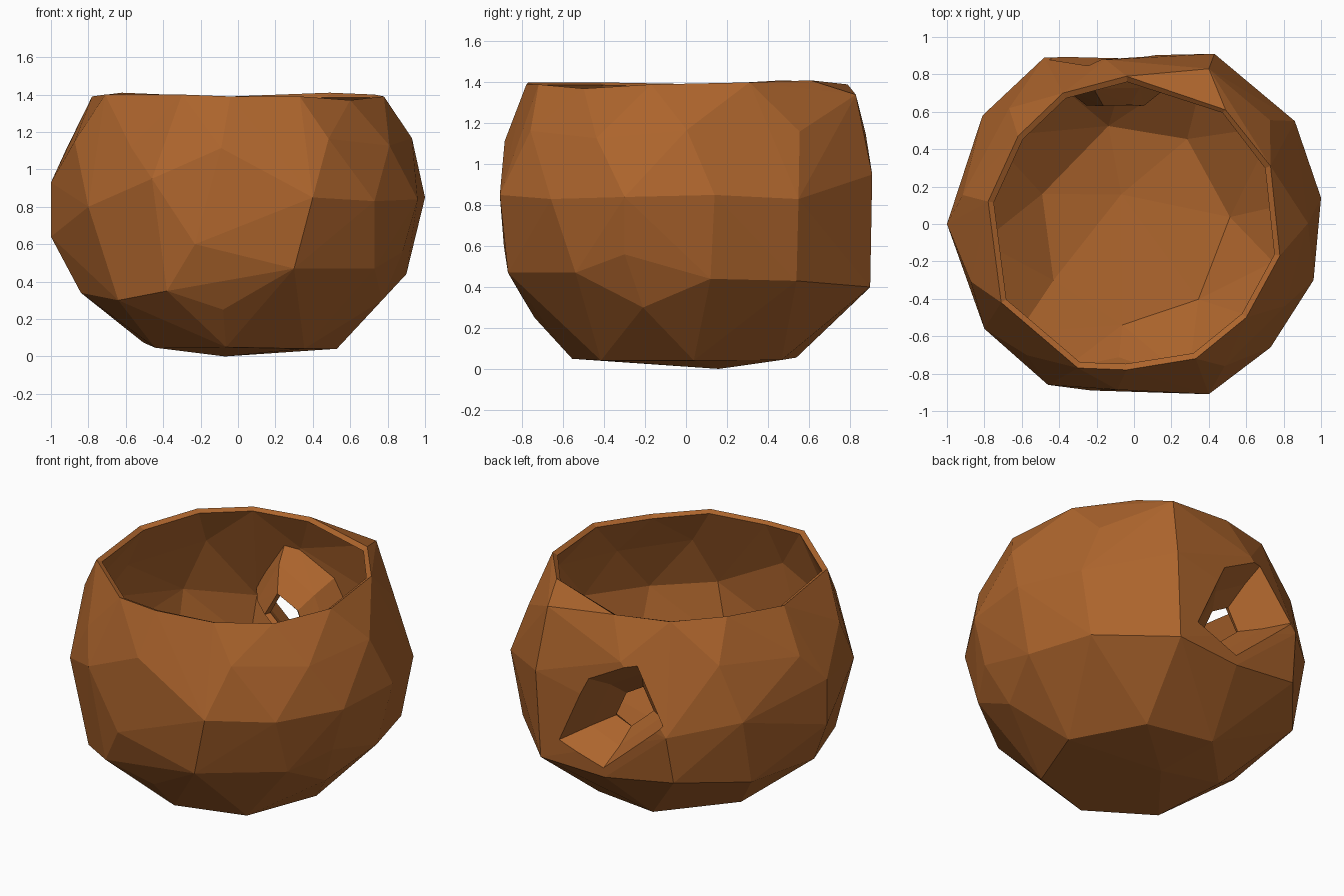
import bpy, bmesh, math, random

if "Cube" in bpy.data.objects:
    bpy.data.objects.remove(bpy.data.objects["Cube"])

random.seed(4)

brown = bpy.data.materials.new("shell_brown")
brown.diffuse_color = (0.42, 0.13, 0.026, 1)
brown.use_nodes = True
brown.node_tree.nodes["Principled BSDF"].inputs["Base Color"].default_value = brown.diffuse_color


def ring(n, rx, ry, z, phase, jitter=0.0):
    pts = []
    for i in range(n):
        a = phase + 2 * math.pi * i / n + random.uniform(-jitter, jitter)
        dz = random.uniform(-jitter, jitter) * 0.4
        pts.append((rx * math.cos(a), ry * math.sin(a), z + dz))
    return pts


def make_object(name, bm):
    bmesh.ops.recalc_face_normals(bm, faces=bm.faces[:])
    mesh = bpy.data.meshes.new(name)
    bm.to_mesh(mesh)
    bm.free()
    mesh.materials.append(brown)
    obj = bpy.data.objects.new(name, mesh)
    bpy.context.collection.objects.link(obj)
    return obj


def apply_modifier(obj, mod):
    bpy.context.view_layer.objects.active = obj
    bpy.ops.object.modifier_apply(modifier=mod.name)


# Hand-placed lower ring, widest ring and uneven rim of the shell
lower = [(-.08, -.74, .25), (-.38, -.80, .35), (-.64, -.60, .30), (.30, -.87, .47),
         (.73, -.54, .47), (.88, -.30, .56), (.77, -.21, .30), (.90, .12, .44),
         (.78, .54, .43), (.40, .90, .40), (-.04, .88, .38), (-.50, .84, .45),
         (-.80, .48, .40), (-.84, -.10, .34)]
belly = [(-.48, .89, .75), (.43, .91, .95), (.86, .55, .83), (1, .14, .85),
         (.96, -.30, .84), (.73, -.66, .83), (.40, -.91, .85), (-.23, -.89, .60),
         (-.46, -.86, .95), (-.80, -.56, .80), (-1, 0, .64), (-1, 0, .93),
         (-.81, .58, .82)]
rim = [(-.78, .12, 1.39), (-.62, .47, 1.41), (-.38, .70, 1.40), (-.04, .79, 1.39),
       (.40, .83, 1.34), (.49, .61, 1.41), (.73, .31, 1.40), (.78, -.17, 1.39),
       (.60, -.50, 1.37), (.33, -.72, 1.39), (-.04, -.78, 1.39), (-.30, -.77, 1.40),
       (-.71, -.42, 1.40)]

# Faceted outer shell, still closed
bm = bmesh.new()
points = ([(-.07, .16, 0)] + ring(7, .53, .56, .06, .1, .06) + lower + belly
          + ring(11, .93, .89, 1.14, .05, .08) + rim)
for p in points:
    bm.verts.new(p)
bmesh.ops.convex_hull(bm, input=bm.verts[:])
bmesh.ops.delete(bm, geom=[v for v in bm.verts if not v.link_faces], context='VERTS')
shell = make_object("shell_bowl", bm)

# Five-sided funnel that presses a jagged dent into the back
outline = [(.28, .54), (-.03, .42), (-.48, .82), (-.27, 1.20), (.07, 1.00)]
tip_y = .66
bm = bmesh.new()
rows = []
for y, s in ((.96, 1.1), (.75, .65), (tip_y, .35)):
    rows.append([bm.verts.new((-.1 + (x + .1) * s, y, .75 + (z - .75) * s))
                 for x, z in outline])
for a, b in zip(rows, rows[1:]):
    for i in range(5):
        j = (i + 1) % 5
        bm.faces.new((a[i], a[j], b[j]))
        bm.faces.new((a[i], b[j], b[i]))
bm.faces.new(rows[0])
bm.faces.new(rows[-1])
cutter = make_object("dent_cutter", bm)
cutter.hide_render = True
cut = shell.modifiers.new("dent", 'BOOLEAN')
cut.object = cutter
cut.operation = 'DIFFERENCE'
cut.solver = 'EXACT'
apply_modifier(shell, cut)
bpy.data.objects.remove(cutter)

# Open the mouth and the tip of the dent
bm = bmesh.new()
bm.from_mesh(shell.data)
bm.normal_update()
opening = [f for f in bm.faces
           if (f.normal.z > .7 and all(v.co.z > 1.35 for v in f.verts))
           or all(abs(v.co.y - tip_y) < .005 for v in f.verts)]
bmesh.ops.delete(bm, geom=opening, context='FACES')
bm.to_mesh(shell.data)
bm.free()

# Thin hollow wall
wall = shell.modifiers.new("wall", 'SOLIDIFY')
wall.thickness = .035
wall.offset = -1
apply_modifier(shell, wall)
